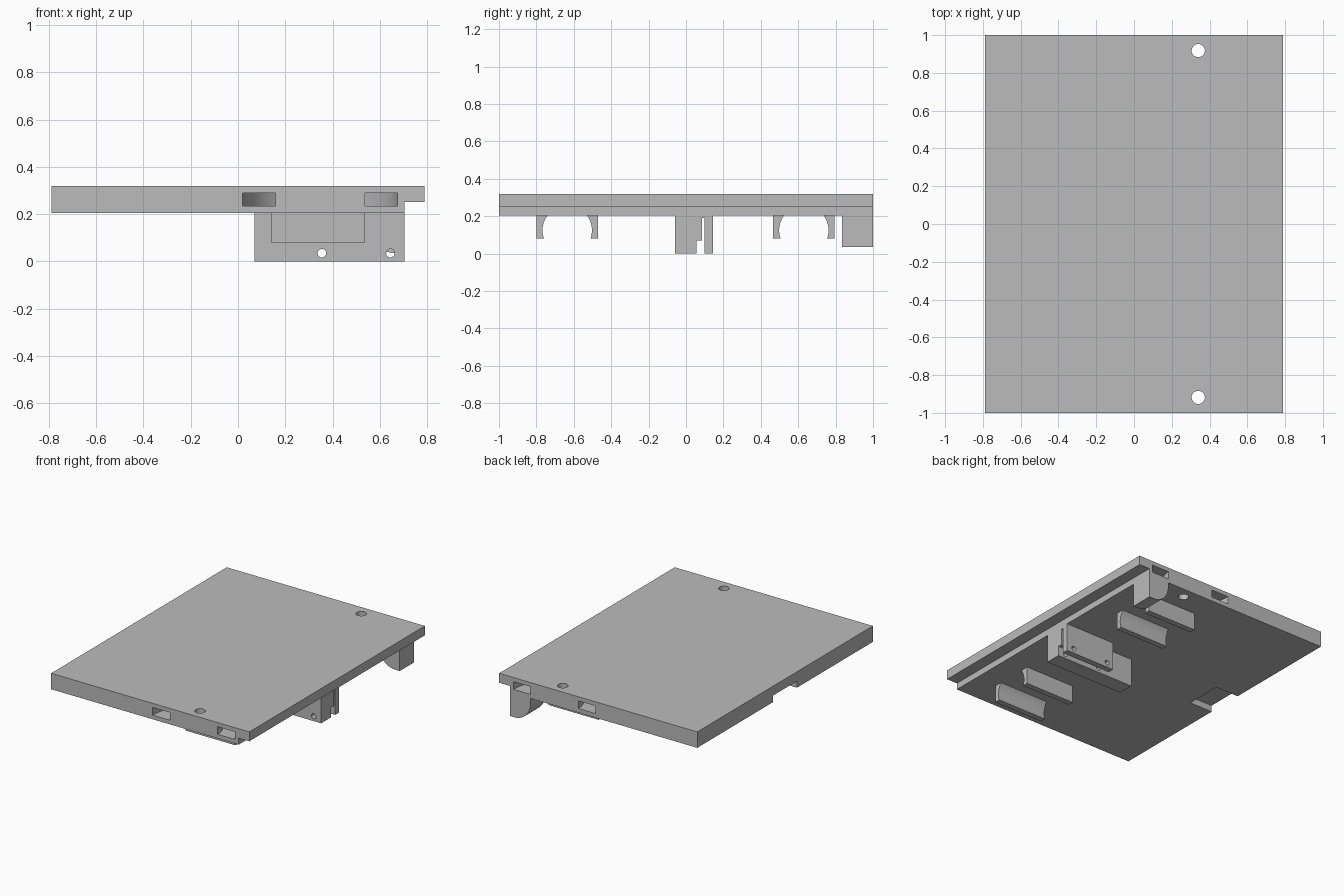
import bpy
import bmesh
from math import cos, sin, pi, radians

cube = bpy.data.objects.get("Cube")
if cube:
    bpy.data.objects.remove(cube, do_unlink=True)

grey = bpy.data.materials.new("plain_grey")
grey.use_nodes = True
COLOUR = (0.5, 0.5, 0.5, 1)
grey.diffuse_color = COLOUR
grey.node_tree.nodes["Principled BSDF"].inputs["Base Color"].default_value = COLOUR


def arc(cx, cy, r, start, end, n=24):
    """Points along a circular arc, angles in degrees."""
    steps = [radians(start + (end - start) * i / n) for i in range(n + 1)]
    return [(cx + r * cos(a), cy + r * sin(a)) for a in steps]


def rect(a0, b0, a1, b1):
    return [(a0, b0), (a1, b0), (a1, b1), (a0, b1)]


def prism(name, outline, axis, lo, hi):
    """Extrude a 2D outline along one axis."""
    place = {"X": lambda a, b: (lo, a, b),
             "Y": lambda a, b: (a, lo, b),
             "Z": lambda a, b: (a, b, lo)}[axis]
    bm = bmesh.new()
    face = bm.faces.new([bm.verts.new(place(a, b)) for a, b in outline])
    grown = bmesh.ops.extrude_face_region(bm, geom=[face])["geom"]
    shift = [(hi - lo) * (axis == k) for k in "XYZ"]
    bmesh.ops.translate(bm, vec=shift, verts=[v for v in grown if isinstance(v, bmesh.types.BMVert)])
    bmesh.ops.recalc_face_normals(bm, faces=bm.faces)
    mesh = bpy.data.meshes.new(name)
    bm.to_mesh(mesh)
    bm.free()
    mesh.materials.append(grey)
    obj = bpy.data.objects.new(name, mesh)
    bpy.context.collection.objects.link(obj)
    return obj


def select(obj):
    bpy.ops.object.select_all(action="DESELECT")
    obj.select_set(True)
    bpy.context.view_layer.objects.active = obj


def cut(obj, cutters):
    for cutter in cutters:
        cutter.hide_render = True
        mod = obj.modifiers.new("cut", "BOOLEAN")
        mod.operation = "DIFFERENCE"
        mod.solver = "EXACT"
        mod.object = cutter
        select(obj)
        bpy.ops.object.modifier_apply(modifier=mod.name)
        bpy.data.objects.remove(cutter, do_unlink=True)


def smooth(obj):
    select(obj)
    bpy.ops.object.shade_smooth_by_angle(angle=radians(30))


TOP, UNDER, LIP = 0.32, 0.205, 0.252

# Main plate with a rebate along one long edge
plate = prism("main_plate", [(-0.79, UNDER), (0.705, UNDER), (0.705, LIP),
                             (0.79, LIP), (0.79, TOP), (-0.79, TOP)], "Y", -1, 1)
cutters = [prism("edge_notch", rect(-0.85, -0.135, -0.605, 0.135), "Z", 0.1, LIP)]
for s in (-1, 1):
    # Screw hole and curved strap tunnel at each end
    cutters.append(prism("screw_hole", arc(0.34, s * 0.918, 0.035, 0, 350, 35), "Z", 0.1, 0.4))
    inner = arc(0.348, s, 0.19, 0, -s * 180, 32)
    outer = arc(0.348, s, 0.328, -s * 180, 0, 32)
    ends = [(0.02, s * 1.05), (0.158, s * 1.05)], [(0.538, s * 1.05), (0.676, s * 1.05)]
    outline = inner + ends[0][::-1] + outer + ends[1][::-1]
    cutters.append(prism("strap_tunnel", outline, "Z", 0.235, 0.29))
cut(plate, cutters)
smooth(plate)

# Pairs of curved clip legs
for label, y in (("front", -0.635), ("back", 0.63)):
    for side, s in (("outer", -1), ("inner", 1)):
        curve = [(y + s * a, z) for a, z in arc(0, 0.125, 0.132, -20, 37)]
        leg = [(y + s * 0.165, UNDER), (y + s * 0.165, 0.08)] + curve + [(y + s * 0.1, UNDER)]
        smooth(prism(f"{label}_{side}_clip_leg", leg, "X", 0.14, 0.538))

# Central bracket: long block, stepped ledge, bridge and thin wall
parts = [
    prism("bracket_block", rect(-0.06, 0, 0.055, UNDER), "X", 0.07, 0.705),
    prism("bracket_ledge", rect(0.055, 0.07, 0.085, UNDER), "X", 0.305, 0.705),
    prism("bracket_bridge", rect(0.085, 0.19, 0.1, UNDER), "X", 0.305, 0.705),
    prism("bracket_wall", rect(0.1, 0, 0.145, UNDER), "X", 0.305, 0.705),
]
for part in (parts[0], parts[3]):
    cut(part, [prism("pin_hole", arc(x, 0.035, 0.018, 0, 345, 23), "Y", -0.2, 0.3)
               for x in (0.355, 0.645)])
    smooth(part)

# Rounded stop block at the back corner
stop = [(0.705, UNDER), (0.705, 0.035)] + arc(0.67, 0.165, 0.13, 270, 180) + [(0.54, UNDER)]
smooth(prism("corner_stop", stop, "Y", 0.835, 1))
